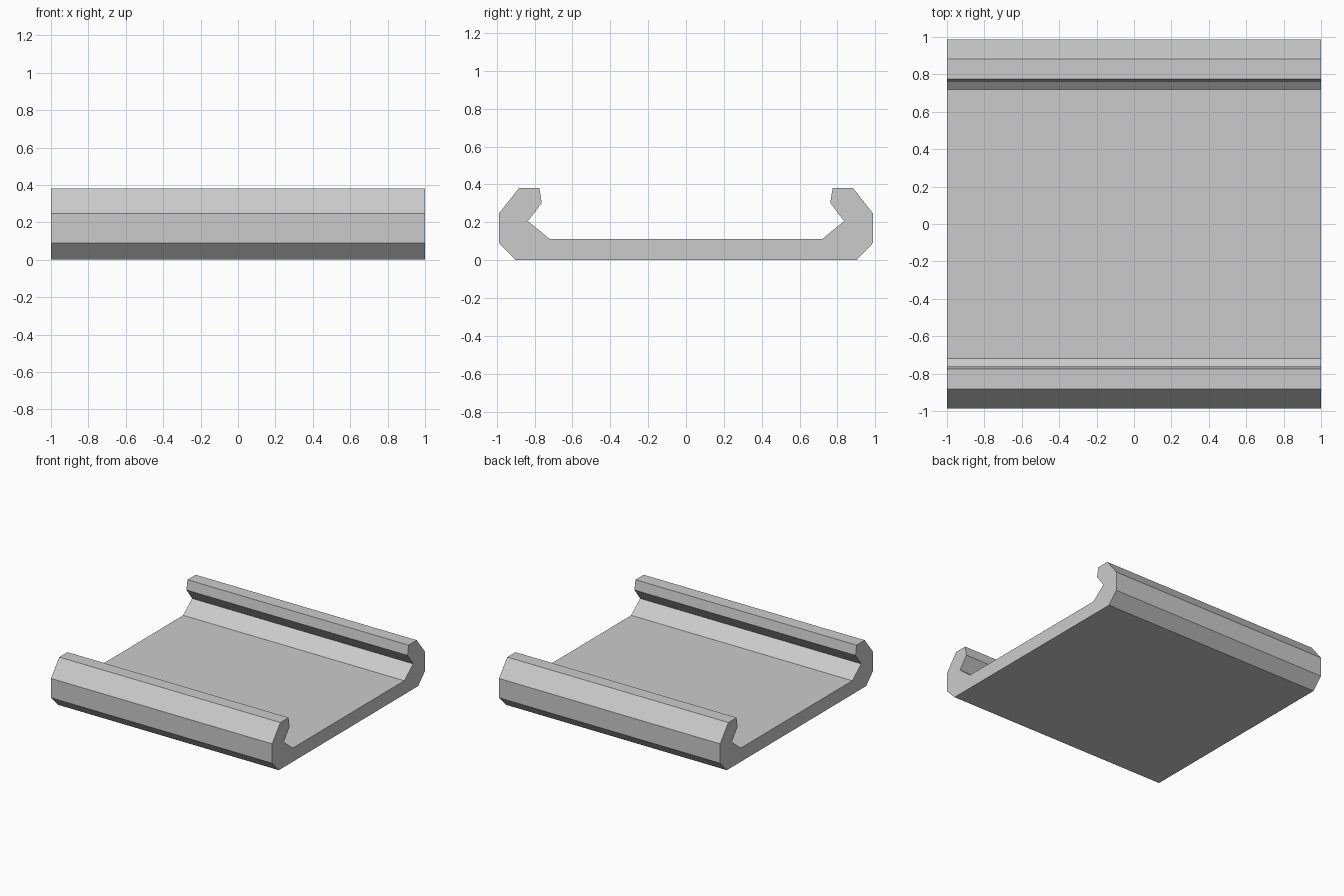
import bpy
import bmesh

cube = bpy.data.objects.get("Cube")
if cube:
    bpy.data.objects.remove(cube, do_unlink=True)

# Single plain grey material
grey = bpy.data.materials.new("plain_grey")
grey.use_nodes = True
colour = (0.6, 0.6, 0.6, 1)
grey.diffuse_color = colour
grey.node_tree.nodes["Principled BSDF"].inputs["Base Color"].default_value = colour

# Half of the channel section as (y, z), from the underside round the lip to the floor
half = [(0.90, 0), (0.987, 0.09), (0.987, 0.248), (0.881, 0.382),
        (0.775, 0.382), (0.762, 0.303), (0.835, 0.206), (0.72, 0.112)]
section = half + [(-y, z) for y, z in reversed(half)]

# Extrude the mirrored section along x
bm = bmesh.new()
end = bm.faces.new([bm.verts.new((-1, y, z)) for y, z in section])
result = bmesh.ops.extrude_face_region(bm, geom=[end], use_keep_orig=True)
moved = [v for v in result["geom"] if isinstance(v, bmesh.types.BMVert)]
bmesh.ops.translate(bm, verts=moved, vec=(2, 0, 0))
bmesh.ops.recalc_face_normals(bm, faces=bm.faces)

mesh = bpy.data.meshes.new("lipped_channel")
bm.to_mesh(mesh)
bm.free()
mesh.materials.append(grey)
channel = bpy.data.objects.new("lipped_channel", mesh)
bpy.context.collection.objects.link(channel)
